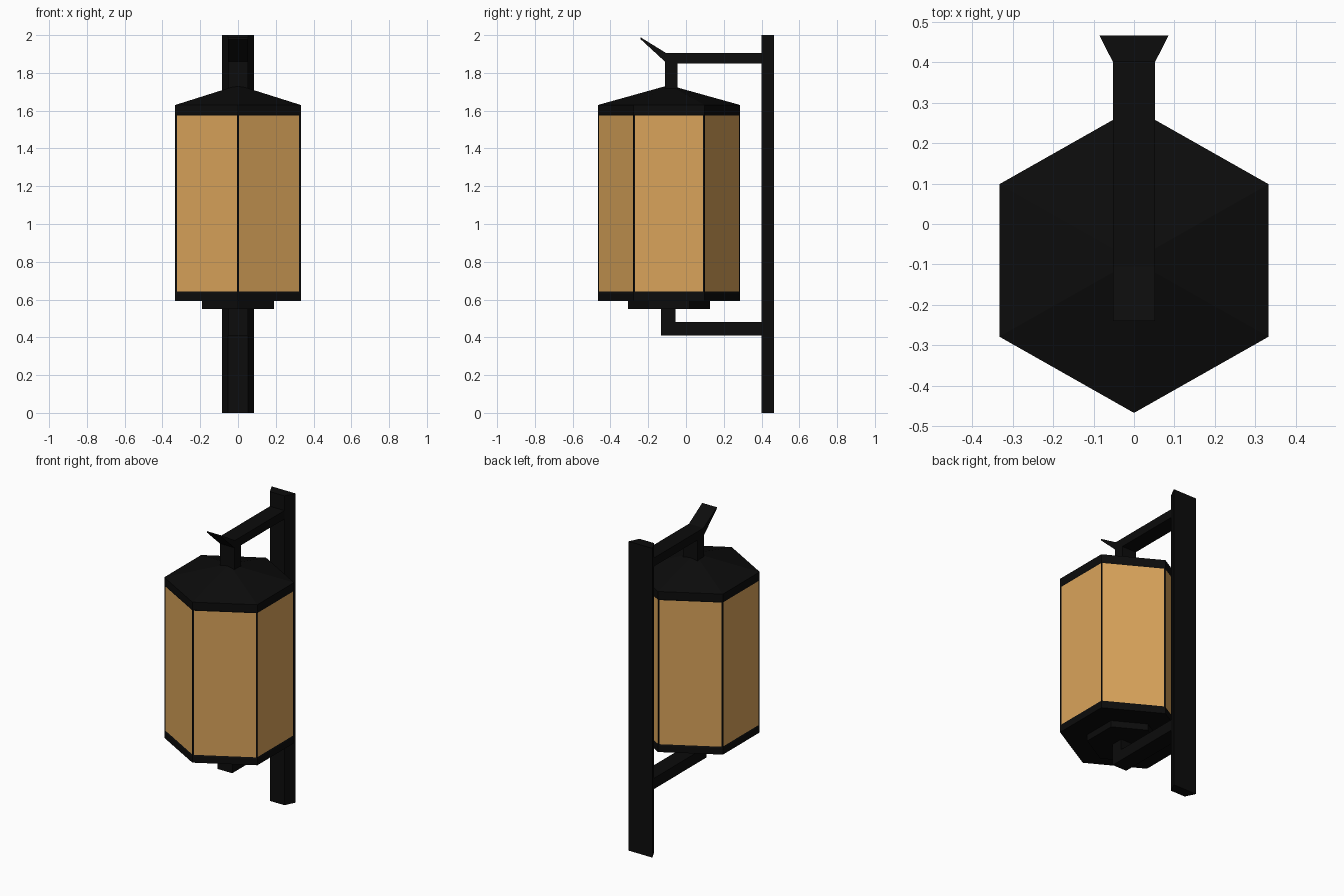
import bpy, bmesh, math

if "Cube" in bpy.data.objects:
    bpy.data.objects.remove(bpy.data.objects["Cube"])

CY = -0.09          # lantern axis
SX = 1.02           # lantern is slightly wider in x


def material(name, col):
    m = bpy.data.materials.new(name)
    m.diffuse_color = (*col, 1)
    m.use_nodes = True
    m.node_tree.nodes["Principled BSDF"].inputs["Base Color"].default_value = m.diffuse_color
    return m


black = material("black_metal", (0.0035, 0.0035, 0.0035))
amber = material("amber_glass", (0.70, 0.37, 0.103))


def finish(bm, name, mats):
    bmesh.ops.recalc_face_normals(bm, faces=bm.faces[:])
    me = bpy.data.meshes.new(name)
    bm.to_mesh(me)
    bm.free()
    for m in mats:
        me.materials.append(m)
    ob = bpy.data.objects.new(name, me)
    bpy.context.collection.objects.link(ob)
    return ob


def extrude(name, pts, vec):
    """Extrude a closed planar outline along vec."""
    bm = bmesh.new()
    f = bm.faces.new([bm.verts.new(p) for p in pts])
    r = bmesh.ops.extrude_face_region(bm, geom=[f])
    bmesh.ops.translate(bm, vec=vec,
                        verts=[g for g in r["geom"] if isinstance(g, bmesh.types.BMVert)])
    return finish(bm, name, [black])


def side_profile(name, yz, half):
    return extrude(name, [(-half, y, z) for y, z in yz], (2 * half, 0, 0))


def hexagon(r, z):
    return [(SX * r * math.sin(k * math.pi / 3), CY - r * math.cos(k * math.pi / 3), z)
            for k in range(6)]


# Wall post with tapered cross-section
extrude("wall_post", [(-0.052, 0.40, 0), (0.052, 0.40, 0), (0.085, 0.465, 0), (-0.085, 0.465, 0)],
        (0, 0, 2))

# Upper bracket: arm, hanging stem and upswept tip
side_profile("upper_bracket", [(0.41, 1.85), (-0.045, 1.85), (-0.045, 1.69), (-0.112, 1.69),
                               (-0.112, 1.86), (-0.24, 1.978), (-0.24, 1.988),
                               (-0.105, 1.905), (0.41, 1.905)], 0.052)

# Lower bracket: arm and short upright
side_profile("lower_bracket", [(0.41, 0.41), (-0.133, 0.41), (-0.133, 0.56), (-0.055, 0.56),
                               (-0.055, 0.48), (0.41, 0.48)], 0.052)

# Base plate below the lantern
extrude("base_plate", hexagon(0.217, 0.55), (0, 0, 0.05))

# Lantern body: stacked hexagon rings, pyramid roof, inset glass panels
bm = bmesh.new()
R = 0.3765
rings = [[bm.verts.new(p) for p in hexagon(R, z)] for z in (0.592, 0.633, 1.582, 1.63)]
bm.faces.new(rings[0])
panels = []
for i in range(3):
    for k in range(6):
        j = (k + 1) % 6
        f = bm.faces.new([rings[i][k], rings[i][j], rings[i + 1][j], rings[i + 1][k]])
        if i == 1:
            panels.append(f)
apex = bm.verts.new((0, CY, 1.735))
for k in range(6):
    bm.faces.new([rings[3][k], rings[3][(k + 1) % 6], apex])
bmesh.ops.recalc_face_normals(bm, faces=bm.faces[:])
bmesh.ops.inset_individual(bm, faces=panels, thickness=0.012, depth=-0.003)
for f in panels:
    f.material_index = 1
finish(bm, "lantern_body", [black, amber])
